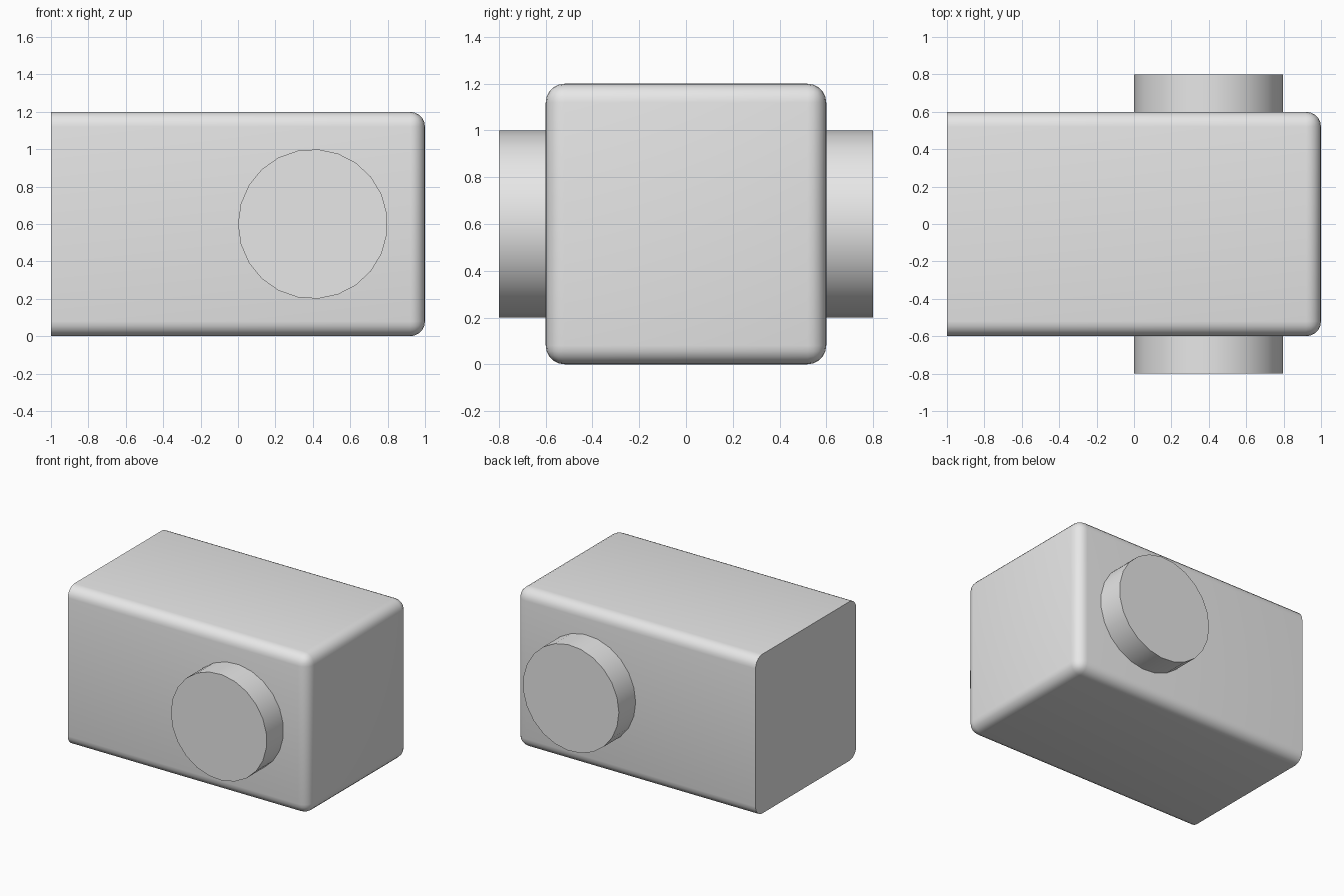
import bpy
import bmesh
import math
from mathutils import Matrix

cube = bpy.data.objects.get("Cube")
if cube:
    bpy.data.objects.remove(cube, do_unlink=True)

# Single grey material
grey = bpy.data.materials.new("light_grey")
grey.use_nodes = True
colour = (0.8, 0.8, 0.8, 1)
grey.diffuse_color = colour
grey.node_tree.nodes["Principled BSDF"].inputs["Base Color"].default_value = colour


def make_object(name, bm):
    mesh = bpy.data.meshes.new(name)
    bm.to_mesh(mesh)
    bm.free()
    mesh.materials.append(grey)
    obj = bpy.data.objects.new(name, mesh)
    bpy.context.collection.objects.link(obj)
    bpy.ops.object.select_all(action="DESELECT")
    obj.select_set(True)
    bpy.context.view_layer.objects.active = obj
    bpy.ops.object.shade_smooth_by_angle(angle=math.radians(35))
    return obj


# Main block: every edge rounded except those around the flat -x end
bm = bmesh.new()
bmesh.ops.create_cube(bm, size=1, matrix=Matrix.Translation((0, 0, 0.6)) @ Matrix.Diagonal((2, 1.2, 1.2, 1)))
rounded = [e for e in bm.edges if any(v.co.x > 0 for v in e.verts)]
bmesh.ops.bevel(bm, geom=rounded, offset=0.08, segments=5, profile=0.5, affect="EDGES")
make_object("body_block", bm)

# Round boss on the front and back sides
for name, side in (("front_boss", -1), ("back_boss", 1)):
    bm = bmesh.new()
    place = (Matrix.Translation((0.4, side * 0.69, 0.6))
             @ Matrix.Rotation(math.pi / 2, 4, "X")
             @ Matrix.Rotation(math.pi / 2, 4, "Z"))
    bmesh.ops.create_cone(bm, cap_ends=True, segments=23, radius1=0.4, radius2=0.4, depth=0.22, matrix=place)
    make_object(name, bm)
